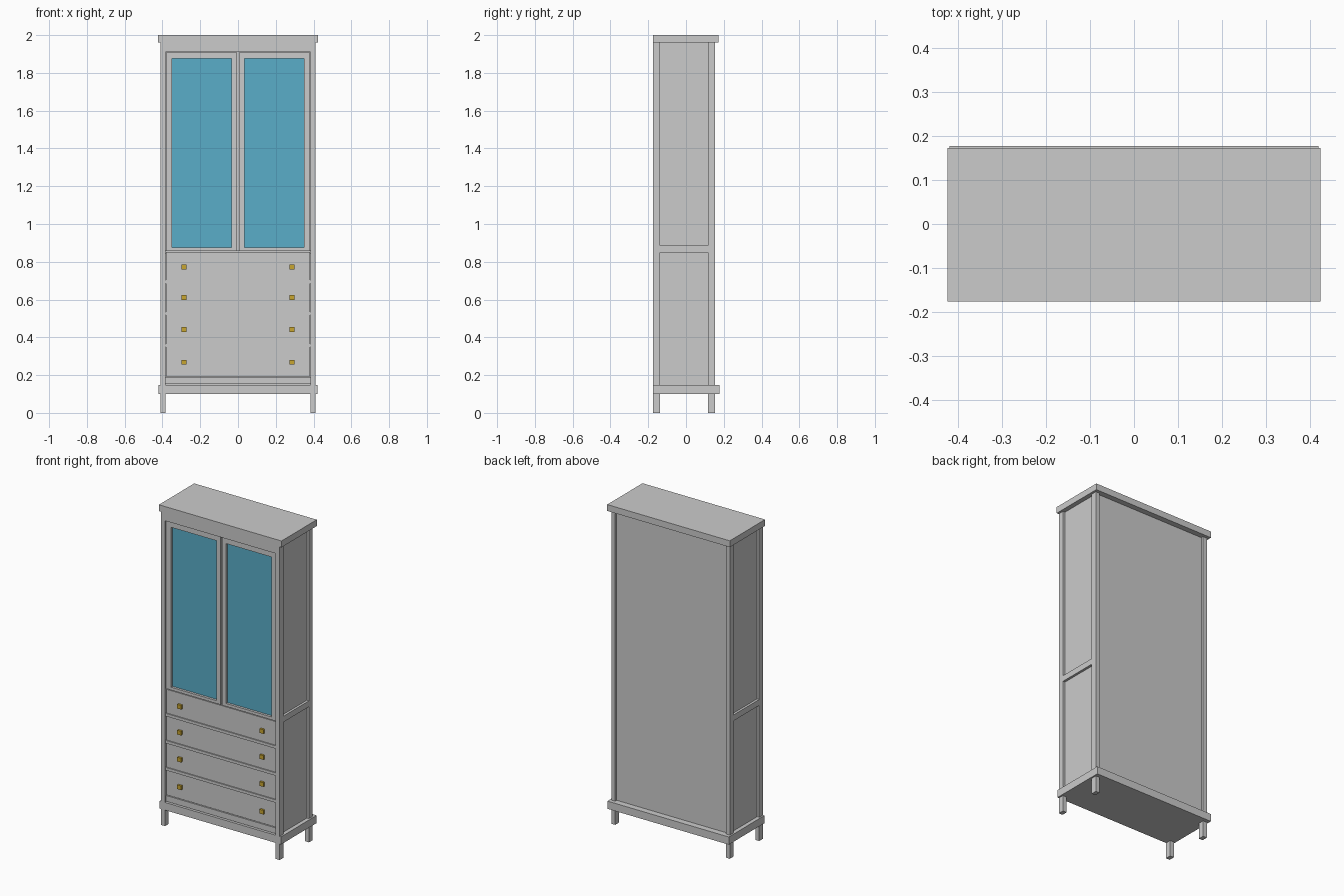
import bpy

if "Cube" in bpy.data.objects:
    bpy.data.objects.remove(bpy.data.objects["Cube"])


def material(name, rgb):
    m = bpy.data.materials.new(name)
    m.diffuse_color = (*rgb, 1)
    m.use_nodes = True
    m.node_tree.nodes["Principled BSDF"].inputs["Base Color"].default_value = m.diffuse_color
    return m


grey = material("painted_grey", (0.6, 0.6, 0.6))
blue = material("glass_blue", (0.10, 0.42, 0.58))
gold = material("brass", (0.58, 0.38, 0.03))


def box(name, x, y, z, mat=grey):
    """Box from (min, max) ranges on each axis."""
    bpy.ops.mesh.primitive_cube_add(size=1)
    o = bpy.context.object
    o.name = name
    o.location = [(r[0] + r[1]) / 2 for r in (x, y, z)]
    o.scale = [abs(r[1] - r[0]) for r in (x, y, z)]
    bpy.ops.object.transform_apply(location=True, scale=True)
    o.data.materials.append(mat)
    return o


def pair(name, x, y, z, mat=grey):
    """The same box on the right and the left."""
    box(name + "_right", x, y, z, mat)
    box(name + "_left", (-x[1], -x[0]), y, z, mat)


FRONT, BACK = -0.174, 0.153
BASE, TOP = 0.148, 1.96

# crown and plinth
box("crown", (-0.424, 0.424), (-0.176, 0.173), (TOP, 2.0))
box("plinth", (-0.42, 0.42), (-0.174, 0.177), (0.10, BASE))

# corner posts and the feet below the plinth
for label, y in (("front", (FRONT, -0.138)), ("back", (0.116, BACK))):
    pair(label + "_post", (0.383, 0.41), y, (BASE, TOP))
    pair(label + "_foot", (0.383, 0.41), y, (0.0, 0.10))

# recessed sides with a flush middle rail
pair("side_panel", (0.385, 0.395), (-0.138, 0.116), (BASE, TOP))
pair("side_rail", (0.395, 0.41), (-0.138, 0.116), (0.848, 0.885))

# recessed back
box("back_panel", (-0.383, 0.383), (0.128, 0.138), (BASE, TOP))

# front rails
box("top_rail", (-0.383, 0.383), (FRONT, -0.138), (1.91, TOP))
box("bottom_rail", (-0.383, 0.383), (-0.164, -0.138), (0.152, 0.188))
box("cabinet_shelf", (-0.383, 0.383), (-0.145, 0.128), (0.84, 0.86))
for i, z in enumerate((0.357, 0.526, 0.695)):
    box(f"drawer_rail_{i + 1}", (-0.383, 0.383), (-0.169, -0.138), (z - 0.009, z + 0.009))

# drawers with square knobs
edges = (0.188, 0.357, 0.526, 0.695, 0.855)
for i in range(4):
    lo, hi = edges[i], edges[i + 1]
    zc = (0.268, 0.441, 0.61, 0.772)[i]
    box(f"drawer_{i + 1}", (-0.381, 0.381), (-0.162, -0.142), (lo + 0.004, hi - 0.003))
    pair(f"knob_{i + 1}", (0.272, 0.298), (-0.175, -0.160), (zc - 0.013, zc + 0.013), gold)

# glazed doors: stiles, rails and panes
DOOR = (-0.165, -0.14)
pair("door_inner_stile", (0.004, 0.034), DOOR, (0.857, 1.908))
pair("door_outer_stile", (0.349, 0.381), DOOR, (0.857, 1.908))
pair("door_bottom_rail", (0.034, 0.349), DOOR, (0.857, 0.875))
pair("door_top_rail", (0.034, 0.349), DOOR, (1.875, 1.908))
pair("glass_pane", (0.034, 0.349), (-0.150, -0.144), (0.875, 1.875), blue)
